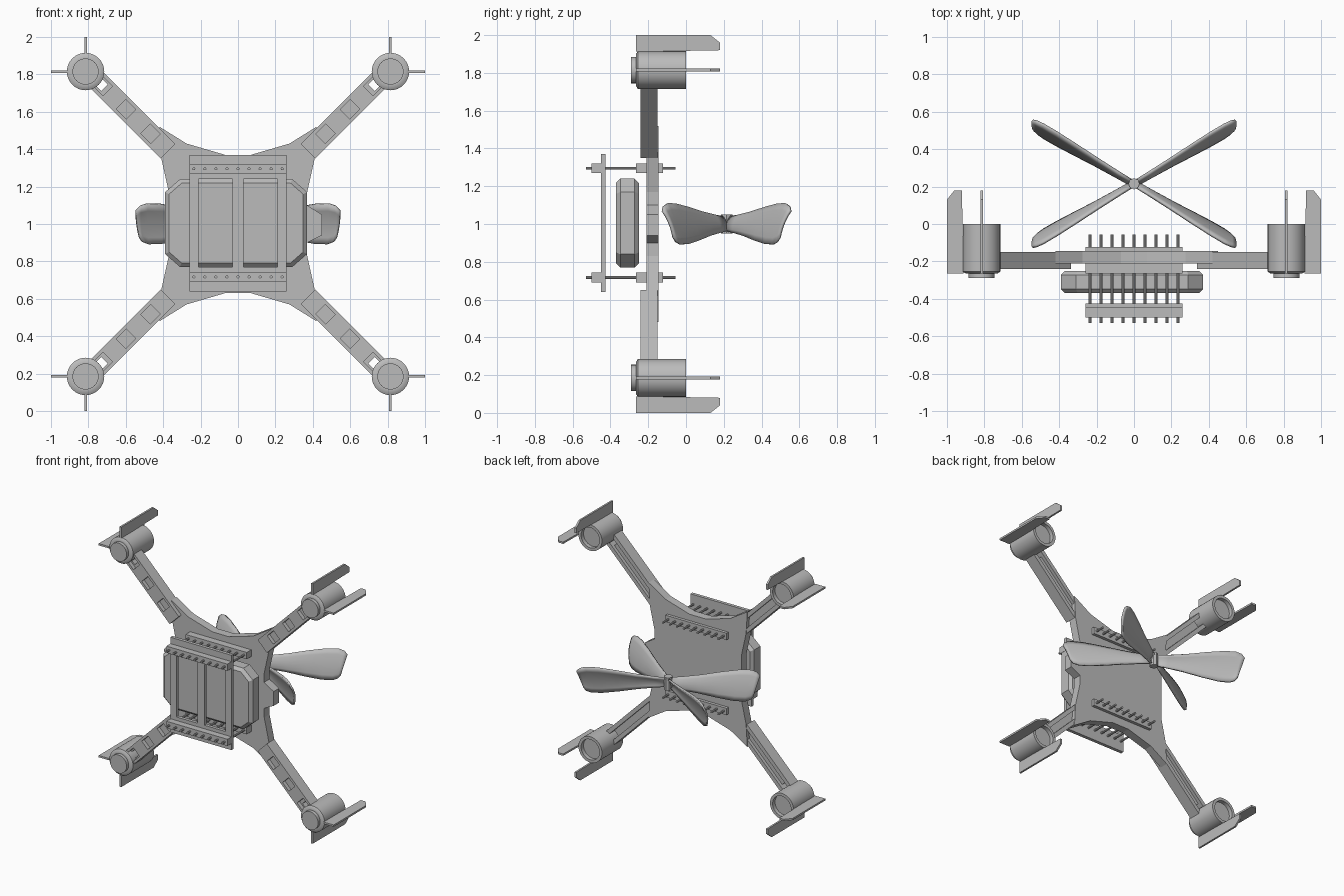
import bpy, bmesh, math
from mathutils import Vector

cube = bpy.data.objects.get("Cube")
if cube:
    bpy.data.objects.remove(cube, do_unlink=True)

grey = bpy.data.materials.new("matte grey")
grey.use_nodes = True
grey.diffuse_color = (0.5, 0.5, 0.5, 1)
bsdf = next(n for n in grey.node_tree.nodes if n.type == 'BSDF_PRINCIPLED')
bsdf.inputs["Base Color"].default_value = (0.5, 0.5, 0.5, 1)
bsdf.inputs["Roughness"].default_value = 0.7

MID = 1.0          # height of the centre
R2 = math.sqrt(2)


def finish(name, bm, smooth=False):
    bmesh.ops.recalc_face_normals(bm, faces=bm.faces[:])
    me = bpy.data.meshes.new(name)
    bm.to_mesh(me)
    bm.free()
    me.materials.append(grey)
    ob = bpy.data.objects.new(name, me)
    bpy.context.collection.objects.link(ob)
    if smooth:
        bpy.ops.object.select_all(action='DESELECT')
        ob.select_set(True)
        bpy.context.view_layer.objects.active = ob
        bpy.ops.object.shade_smooth_by_angle(angle=math.radians(35))
    return ob


def prism(bm, pts, a, b, place=lambda u, v, w: (u, w, v)):
    """Extrude a 2D outline from depth a to b; default outline is x,z and depth y."""
    low = [bm.verts.new(place(u, v, a)) for u, v in pts]
    high = [bm.verts.new(place(u, v, b)) for u, v in pts]
    bm.faces.new(low)
    bm.faces.new(high)
    n = len(pts)
    for i in range(n):
        j = (i + 1) % n
        bm.faces.new((low[i], low[j], high[j], high[i]))


def rect(u0, u1, v0, v1):
    return [(u0, v0), (u1, v0), (u1, v1), (u0, v1)]


def lathe(bm, cx, cz, profile, n=32):
    """Revolve (radius, y) points about a y-parallel axis, capping both ends."""
    rings = []
    for r, y in profile:
        rings.append([bm.verts.new((cx + r * math.cos(2 * math.pi * k / n), y,
                                    cz + r * math.sin(2 * math.pi * k / n))) for k in range(n)])
    for a, b in zip(rings, rings[1:]):
        for k in range(n):
            m = (k + 1) % n
            bm.faces.new((a[k], a[m], b[m], b[k]))
    bm.faces.new(rings[0])
    bm.faces.new(rings[-1])


# Central plate, with a tab on the left edge
upper = [(0.37, 0.17), (0.41, 0.35), (0.45, 0.38), (0.45, 0.52), (0.42, 0.52), (0.275, 0.43), (0.07, 0.37)]
upper[2:4] = []
tab = [(0.37, -0.10), (0.45, -0.06), (0.45, 0.05), (0.37, 0.10)]
outline = (tab + upper + [(-x, z) for x, z in reversed(upper)]
           + [(-x, -z) for x, z in upper] + [(x, -z) for x, z in reversed(upper)])
bm = bmesh.new()
prism(bm, [(x, z + MID) for x, z in outline], -0.21, -0.145)
finish("central_plate", bm)

# Arms, motors and fins, one set per corner
MOTOR = 0.815
for sx, xn in ((1, "left"), (-1, "right")):
    for sz, zn in ((1, "upper"), (-1, "lower")):
        tag = zn + "_" + xn

        # s runs outward along the diagonal, v runs across the arm
        def diag(s, v, y):
            return (sx * (s - v) / R2, y, MID + sz * (s + v) / R2)

        bm = bmesh.new()
        for v0, v1 in ((-0.045, -0.015), (0.035, 0.065)):
            prism(bm, rect(0.54, 1.09, v0, v1), -0.21, -0.15, diag)
        prism(bm, rect(0.54, 1.02, -0.015, 0.035), -0.21, -0.175, diag)
        finish("arm_beam_" + tag, bm)

        # Front cover: two rails and crossbars leaving three square windows
        bm = bmesh.new()
        for v0, v1 in ((-0.045, -0.026), (0.046, 0.065)):
            prism(bm, rect(0.54, 1.09, v0, v1), -0.24, -0.205, diag)
        for s0, s1 in ((0.54, 0.635), (0.71, 0.82), (0.895, 0.995), (1.065, 1.09)):
            prism(bm, rect(s0, s1, -0.026, 0.046), -0.24, -0.205, diag)
        finish("arm_cover_" + tag, bm)

        cx, cz = sx * MOTOR, MID + sz * MOTOR
        bm = bmesh.new()
        lathe(bm, cx, cz, [(0.07, -0.29), (0.07, -0.265), (0.084, -0.265), (0.1, -0.255),
                           (0.1, 0.0), (0.078, 0.0), (0.078, -0.03)])
        finish("motor_" + tag, bm, True)

        # Fins: outline in depth y and outward distance
        fin = [(-0.265, 0.097), (0.18, 0.105), (0.18, 0.145), (0.13, 0.185), (-0.265, 0.185)]
        bm = bmesh.new()
        prism(bm, fin, -0.007, 0.007, lambda y, r, w: (cx + w, y, cz + sz * r))
        finish("vertical_fin_" + tag, bm)
        bm = bmesh.new()
        prism(bm, fin, -0.007, 0.007, lambda y, r, w: (cx + sx * r, y, cz + w))
        finish("side_fin_" + tag, bm)

# Battery: chamfered block with bevelled front and back
bm = bmesh.new()
prism(bm, [(-0.39, 0.84), (-0.31, 0.77), (0.29, 0.77), (0.37, 0.84),
           (0.37, 1.17), (0.29, 1.24), (-0.31, 1.24), (-0.39, 1.17)], -0.37, -0.25)
edges = [e for e in bm.edges if abs(e.verts[0].co.y - e.verts[1].co.y) < 1e-5]
bmesh.ops.bevel(bm, geom=edges, offset=0.022, segments=1, affect='EDGES')
finish("battery", bm)

# Front retaining frame with two openings
bm = bmesh.new()
for x0, x1 in ((-0.26, -0.21), (-0.03, 0.03), (0.21, 0.26)):
    prism(bm, rect(x0, x1, 0.77, 1.24), -0.45, -0.425)
for z0, z1 in ((0.64, 0.77), (1.24, 1.37)):
    prism(bm, rect(-0.26, 0.26, z0, z1), -0.45, -0.425)
finish("front_frame", bm)

# Mounting strips and the rows of rods through them
for z, zn in ((1.295, "upper"), (0.717, "lower")):
    for y0, y1, yn in ((-0.50, -0.425, "front"), (-0.265, -0.205, "middle"), (-0.15, -0.122, "back")):
        bm = bmesh.new()
        prism(bm, rect(-0.26, 0.26, z - 0.026, z + 0.026), y0, y1)
        finish(zn + "_" + yn + "_strip", bm)
    bm = bmesh.new()
    for k in range(9):
        lathe(bm, (k - 4) * 0.059, z, [(0.008, -0.53), (0.008, -0.055)], 10)
    finish(zn + "_rods", bm, True)

# Rear propeller: four leaning blades around a small hub
HUB = Vector((0, 0.215, MID))
sections = [(0.0, 0.035), (0.10, 0.045), (0.22, 0.062), (0.36, 0.088),
            (0.48, 0.106), (0.56, 0.108), (0.60, 0.095), (0.622, 0.07)]
for sx, xn in ((1, "left"), (-1, "right")):
    for sy, yn in ((1, "back"), (-1, "front")):
        out = Vector((0.86 * sx, 0.5 * sy, 0))
        side = Vector((-0.5 * sx, 0.86 * sy, 0))
        bm = bmesh.new()
        rows = []
        for r, h in sections:
            row = []
            for i in range(7):
                t = i / 3 - 1
                p = HUB + out * (r + 0.022 * t * r / 0.62)
                p += side * (0.28 * h * t - 0.012 * (1 - t * t)) + Vector((0, 0, h * t))
                row.append(bm.verts.new(p))
            rows.append(row)
        for a, b in zip(rows, rows[1:]):
            for i in range(6):
                bm.faces.new((a[i], a[i + 1], b[i + 1], b[i]))
        blade = finish("propeller_blade_" + yn + "_" + xn, bm, True)
        mod = blade.modifiers.new("thickness", 'SOLIDIFY')
        mod.thickness = 0.014
        mod.offset = 0

bm = bmesh.new()
prism(bm, [(0.03 * math.cos(k * math.pi / 4), 0.215 + 0.03 * math.sin(k * math.pi / 4))
           for k in range(8)], MID - 0.05, MID + 0.05, lambda x, y, z: (x, y, z))
finish("propeller_hub", bm)
